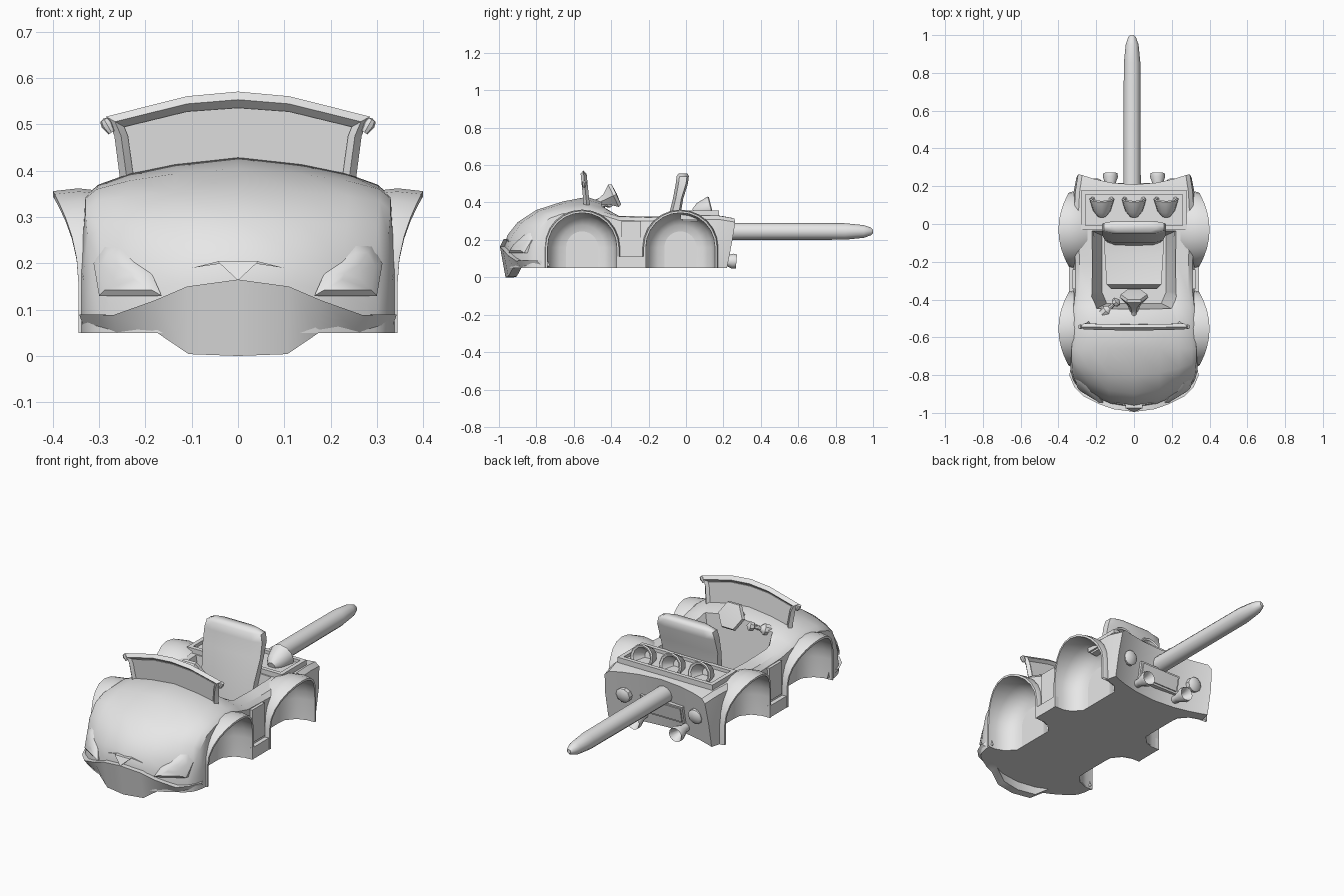
import bpy, bmesh, math
from mathutils import Vector

cube = bpy.data.objects.get("Cube")
if cube:
    bpy.data.objects.remove(cube)

grey = bpy.data.materials.new("light grey")
grey.use_nodes = True
grey.diffuse_color = (0.8, 0.8, 0.8, 1)
grey.node_tree.nodes["Principled BSDF"].inputs["Base Color"].default_value = (0.8, 0.8, 0.8, 1)


def finish(name, bm, angle=35):
    bmesh.ops.remove_doubles(bm, verts=bm.verts, dist=0.0002)
    bmesh.ops.recalc_face_normals(bm, faces=bm.faces)
    mesh = bpy.data.meshes.new(name)
    bm.to_mesh(mesh)
    bm.free()
    mesh.materials.append(grey)
    ob = bpy.data.objects.new(name, mesh)
    bpy.context.collection.objects.link(ob)
    smooth(ob, angle)
    return ob


def smooth(ob, angle=35):
    bpy.ops.object.select_all(action='DESELECT')
    ob.select_set(True)
    bpy.context.view_layer.objects.active = ob
    bpy.ops.object.shade_smooth_by_angle(angle=math.radians(angle))


def loft(name, rings, caps="ngon", closed=True, angle=35):
    """Skin rings of equal point count; 'strip' caps pair opposite points."""
    bm = bmesh.new()
    rows = [[bm.verts.new(p) for p in r] for r in rings]
    n = len(rows[0])
    for a, b in zip(rows, rows[1:]):
        for i in range(n if closed else n - 1):
            j = (i + 1) % n
            bm.faces.new((a[i], a[j], b[j], b[i]))
    for row in (rows[0], rows[-1]):
        if caps == "ngon":
            bm.faces.new(row)
        elif caps == "strip":
            for i in range(n // 2 - 1):
                bm.faces.new((row[i], row[i + 1], row[n - 2 - i], row[n - 1 - i]))
    return finish(name, bm, angle)


def lathe(name, origin, axis, profile, segs=12):
    """Turn (distance, radius) pairs around an axis."""
    turn = Vector(axis).to_track_quat('Z', 'Y')
    rings = [[Vector(origin) + turn @ Vector((r * math.cos(2 * math.pi * i / segs),
              r * math.sin(2 * math.pi * i / segs), d)) for i in range(segs)]
             for d, r in profile]
    return loft(name, rings, caps=None)


def box(name, x, y, z):
    return loft(name, [[(x[0], y[0], k), (x[1], y[0], k), (x[1], y[1], k), (x[0], y[1], k)]
                       for k in z])


def cut(ob, cutter):
    cutter.hide_render = True
    mod = ob.modifiers.new("cut", 'BOOLEAN')
    mod.operation, mod.solver, mod.object = 'DIFFERENCE', 'EXACT', cutter
    bpy.context.view_layer.objects.active = ob
    bpy.ops.object.modifier_apply(modifier=mod.name)
    bpy.data.objects.remove(cutter)


# Body shell: y, half width, shoulder z, crown z, bow, lean
def body_ring(y, w, s, c, bow, lean):
    top = [(1, s * 0.5 + 0.03), (0.97, s - 0.02), (0.9, s), (0.7, s + (c - s) * 0.4),
           (0.4, s + (c - s) * 0.75), (0, c)]
    low = [(f, 0.05) for f in (1, 0.95, 0.9, 0.7, 0.4, 0)]
    top += [(-f, z) for f, z in top[-2::-1]]
    low += [(-f, z) for f, z in low[-2::-1]]
    return [(f * w, y + bow * (f * w / 0.33) ** 2 + lean * (z - 0.05) / 0.28, z)
            for f, z in top + low[::-1]]


body = loft("body", [body_ring(*s) for s in (
    (-0.97, 0.31, 0.11, 0.17, 0.14, 0), (-0.955, 0.325, 0.19, 0.225, 0.14, 0),
    (-0.90, 0.335, 0.275, 0.295, 0.115, 0), (-0.80, 0.34, 0.335, 0.36, 0.07, 0),
    (-0.66, 0.34, 0.36, 0.405, 0, 0), (-0.53, 0.335, 0.37, 0.43, 0, 0),
    (-0.44, 0.33, 0.35, 0.40, 0, 0), (-0.36, 0.32, 0.325, 0.335, 0, 0),
    (-0.20, 0.32, 0.32, 0.33, 0, 0), (0.0, 0.33, 0.33, 0.335, 0, 0),
    (0.12, 0.32, 0.33, 0.335, 0.04, 0.02), (0.155, 0.305, 0.315, 0.325, 0.075, 0.055))],
    caps="strip")


# Wheel arches: rings of a given radius at a given depth, wider at the top
def arch(side, y, r, x, flare=0, floor=0.05):
    pts = [(y - r, floor, 0)]
    for i in range(13):
        a = math.pi * i / 12
        pts.append((y - r * math.cos(a), 0.16 + r * math.sin(a), math.sin(a) ** 2))
    pts.append((y + r, floor, 0))
    return [(side * (x + flare * t), py, pz) for py, pz, t in pts]


for side, s_name in ((1, "left"), (-1, "right")):
    for yc, e_name in ((-0.555, "front"), (-0.03, "rear")):
        cut(body, loft("arch_cutter", [arch(side, yc, r, x, floor=-0.1) for r, x in (
            (0.122, 0.208), (0.169, 0.25), (0.188, 0.3), (0.188, 0.6))]))
        loft(f"{e_name}_{s_name}_fender", [arch(side, yc, *b) for b in (
            (0.185, 0.345, 0.055), (0.196, 0.345, 0.055), (0.202, 0.325, 0.02),
            (0.196, 0.29), (0.178, 0.245))], caps=None, closed=False)
        bowl = [arch(side, yc, *b) for b in ((0.185, 0.345, 0.055), (0.183, 0.3),
                (0.165, 0.25), (0.12, 0.212), (0.06, 0.205))]
        loft(f"{e_name}_{s_name}_wheel_well", bowl, caps=None, closed=False, angle=50)
        loft(f"{e_name}_{s_name}_well_back", [bowl[-1], [(side * 0.2, p[1], p[2])
                                                         for p in bowl[-1]]])

# Cockpit opening
cut(body, loft("cockpit_cutter", [[(-w * 0.85, a, z), (w * 0.85, a, z), (w, a + 0.06, z),
    (w, b, z), (-w, b, z), (-w, a + 0.06, z)]
    for z, w, a, b in ((0.1, 0.17, -0.42, -0.06), (0.5, 0.26, -0.46, -0.02))]))
smooth(body)

# Front bumper with a dipped chin
half = [(0, -0.995, 0.165, 0), (0.11, -0.98, 0.15, 0.004), (0.18, -0.955, 0.12, 0.05),
        (0.27, -0.91, 0.088, 0.05), (0.315, -0.865, 0.09, 0.05), (0.343, -0.8, 0.09, 0.06)]
loft("front_bumper", [[(x, y, top), (x * 0.97, y + 0.03, low), (x * 0.95, y + 0.075, low),
                       (x * 0.95, y + 0.06, top)]
     for x, y, top, low in [(-p[0], *p[1:]) for p in half[:0:-1]] + half])


# Headlights and nose
def nose_y(x, z):
    return -1.0 + 0.14 * (x / 0.33) ** 2 + 0.45 * (z - 0.1)


lamp = [(0.165, 0.13), (0.185, 0.175), (0.255, 0.238), (0.29, 0.238), (0.312, 0.2), (0.3, 0.13)]
for side, s_name in ((1, "left"), (-1, "right")):
    rings = []
    for scale, push in ((1, 0.08), (1, 0.005), (0.75, -0.008), (0.3, -0.014)):
        ring = [(0.25 + (x - 0.25) * scale, 0.18 + (z - 0.18) * scale) for x, z in lamp]
        rings.append([(side * x, nose_y(x, z) + push, z) for x, z in ring])
    loft(f"{s_name}_headlight", rings)
loft("nose", [[(-0.045, y, 0.205), (0.045, y, 0.205), (0, y - 0.02, 0.163)]
              for y in (-0.93, -0.975)])
for side in (1, -1):
    loft("nose_crease", [[(side * 0.04, y, 0.205), (side * 0.1, y + 0.01, 0.19),
                          (side * 0.04, y, 0.199)] for y in (-0.96, -0.91)])

# Windscreen: outer and inner edge pairs
pairs = [((0.252, 0.36), (0.222, 0.36)), ((0.267, 0.475), (0.238, 0.475)),
         ((0.285, 0.517), (0.246, 0.495)), ((0.11, 0.561), (0.11, 0.528)),
         ((0, 0.571), (0, 0.536))]
pairs += [((-a[0], a[1]), (-b[0], b[1])) for a, b in pairs[-2::-1]]


def lean(p, d):
    return (p[0], -0.53 - 0.1 * (p[1] - 0.38) + d, p[1])


rings = []
for a, b in pairs:
    mid = ((a[0] + b[0]) / 2, (a[1] + b[1]) / 2)
    rings.append([lean(a, 0), lean(mid, -0.016), lean(b, 0), lean(mid, 0.016)])
loft("windscreen_frame", rings, angle=60)
loft("windscreen_glass", [[lean(b, d) for a, b in pairs] for d in (-0.004, 0.004)])
for x in (-0.283, 0.283):
    lathe("frame_tip", (x, -0.544, 0.5), (x, 0, 0.5),
          [(-0.02, 0.008), (0, 0.013), (0.012, 0.01), (0.015, 0)], 8)

# Steering wheel and gear lever
lathe("steering_column", (0, -0.54, 0.38), (0, 1, 0.35), [(0, 0.016), (0.13, 0.016)], 8)
lathe("steering_wheel", (0, -0.465, 0.4), (0, 0.14, 0.066),
      [(0, 0), (0, 0.02), (0.04, 0.035), (0.085, 0.076), (0.102, 0.07), (0.106, 0)], 6)
lathe("gear_lever", (-0.165, -0.475, 0.37), (0.08, 0.07, 0.03),
      [(0, 0), (0, 0.028), (0.03, 0.03), (0.05, 0.012), (0.08, 0.01), (0.085, 0.022),
       (0.105, 0.025), (0.12, 0)], 8)

# Seat
loft("seat_back", [[(-w, a + 0.015, z), (-w * 0.7, a, z), (w * 0.7, a, z), (w, a + 0.015, z),
                    (w, b - 0.01, z), (w * 0.7, b, z), (-w * 0.7, b, z), (-w, b - 0.01, z)]
    for z, a, b, w in ((0.1, -0.12, -0.06, 0.13), (0.3, -0.10, -0.035, 0.155),
                       (0.42, -0.07, -0.015, 0.17), (0.5, -0.055, 0.01, 0.17),
                       (0.54, -0.05, 0.015, 0.16), (0.555, -0.04, 0.008, 0.12))], angle=50)
loft("seat_cushion", [[(-w, y, 0.09), (w, y, 0.09), (w, y, z), (0, y, z - 0.015), (-w, y, z)]
    for y, w, z in ((-0.345, 0.12, 0.16), (-0.32, 0.145, 0.2), (-0.16, 0.155, 0.18),
                    (-0.07, 0.155, 0.19))])

# Rear deck rack with three rear-facing horns
box("rack_front", (-0.28, 0.28), (-0.03, -0.008), (0.31, 0.357))
box("rack_back", (-0.28, 0.28), (0.155, 0.177), (0.31, 0.357))
box("rack_floor", (-0.27, 0.27), (-0.02, 0.17), (0.30, 0.34))
for side in (1, -1):
    box("rack_side", sorted((side * 0.28, side * 0.258)), (-0.008, 0.155), (0.31, 0.357))
for x in (-0.17, 0, 0.17):
    lathe("deck_horn", (x, 0.04, 0.345), (0, 1, 0.25),
          [(0, 0), (0, 0.022), (0.03, 0.046), (0.08, 0.061), (0.095, 0.066), (0.1, 0.06),
           (0.095, 0.05), (0.03, 0.025), (0.03, 0)])

# Tail pole
lathe("tail_pole", (-0.01, 0.17, 0.245), (0, 1, 0),
      [(0, 0.046), (0.68, 0.044), (0.78, 0.034), (0.82, 0.02), (0.83, 0.01), (0.83, 0)])

# Tail lights, exhausts and rear plate
for x, s_name in ((0.125, "left"), (-0.125, "right")):
    lathe(s_name + "_exhaust", (x, 0.14, 0.095), (0, 1, -0.08),
          [(0, 0.02), (0.06, 0.022), (0.11, 0.04), (0.13, 0.037), (0.12, 0.03),
           (0.07, 0.012), (0.07, 0)])
    lathe(s_name + "_tail_light", (x * 1.7, 0.19, 0.195), (0, 1, -0.15),
          [(0, 0.04), (0.04, 0.04), (0.048, 0.03), (0.052, 0)], 10)
for name, wide, low, high, push in (("plate", 0.115, 0.125, 0.2, 0),
                                    ("plate_edge", 0.125, 0.115, 0.21, -0.006)):
    loft("rear_" + name, [[(x, 0.16 + z * 0.22 + push + d, z) for x, z in (
        (-wide, low), (wide, low), (wide, high), (-wide, high))] for d in (-0.02, 0.012)])

# Door sills and door panels
for side, s_name in ((1, "left"), (-1, "right")):
    box(s_name + "_sill", sorted((side * 0.24, side * 0.343)), (-0.371, -0.214), (0.05, 0.112))
    box(s_name + "_door", sorted((side * 0.31, side * 0.326)), (-0.345, -0.24), (0.125, 0.3))
